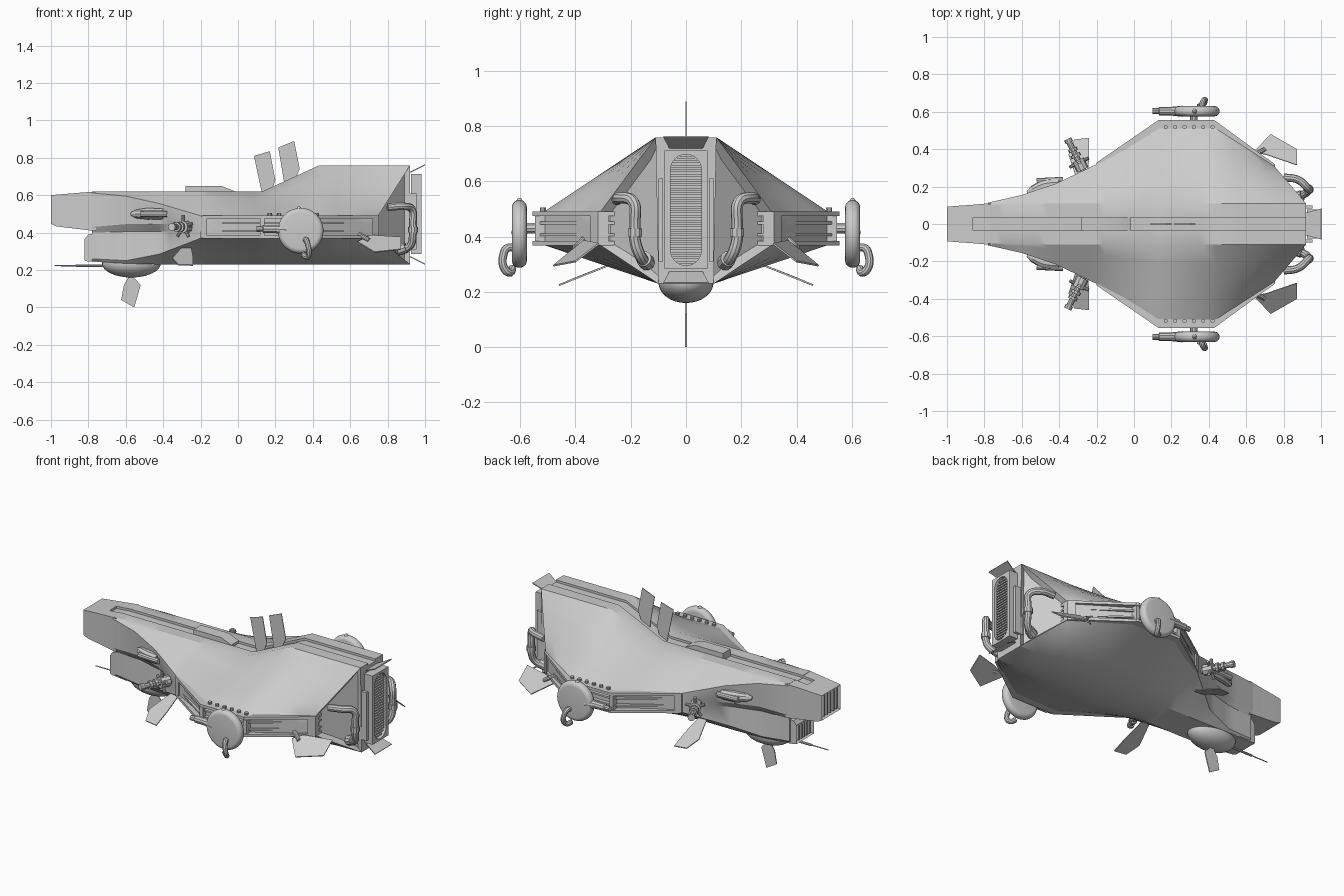
import bpy, bmesh, math
from mathutils import Vector, Matrix

if "Cube" in bpy.data.objects:
    bpy.data.objects.remove(bpy.data.objects["Cube"])

gray = bpy.data.materials.new("hull_gray")
gray.diffuse_color = (0.6, 0.6, 0.6, 1)
gray.use_nodes = True
gray.node_tree.nodes["Principled BSDF"].inputs["Base Color"].default_value = gray.diffuse_color


def finish(name, data, mirror=False):
    ob = bpy.data.objects.new(name, data)
    bpy.context.collection.objects.link(ob)
    data.materials.append(gray)
    if mirror:
        m = ob.modifiers.new("mirror", 'MIRROR')
        m.use_axis = (False, True, False)
        m.use_mirror_merge = False
    return ob


def loft(name, rings, mirror=False, inset_front=0, rear_cap=True, rear_faces=(), rear_inset=0):
    """Bridge closed rings of points; cap the ends, with optional recessed caps."""
    bm = bmesh.new()
    vs = [[bm.verts.new(p) for p in r] for r in rings]
    n = len(rings[0])
    for a, b in zip(vs, vs[1:]):
        for i in range(n):
            j = (i + 1) % n
            bm.faces.new((a[i], a[j], b[j], b[i]))
    front = bm.faces.new(vs[0])
    if rear_cap:
        bm.faces.new(vs[-1])
    rear = [bm.faces.new([vs[-1][i] for i in f]) for f in rear_faces]
    bmesh.ops.recalc_face_normals(bm, faces=bm.faces)
    if inset_front:
        bmesh.ops.inset_individual(bm, faces=[front], thickness=inset_front, depth=-0.03)
    if rear_inset:
        bmesh.ops.inset_individual(bm, faces=rear[:2], thickness=rear_inset, depth=-0.03)
    me = bpy.data.meshes.new(name)
    bm.to_mesh(me)
    bm.free()
    return finish(name, me, mirror)


def rect(x, y0, y1, z0, z1):
    return [(x, y0, z0), (x, y1, z0), (x, y1, z1), (x, y0, z1)]


def box(name, x0, x1, y0, y1, z0, z1, mirror=False):
    return loft(name, [rect(x0, y0, y1, z0, z1), rect(x1, y0, y1, z0, z1)], mirror)


def plate(name, pts, mirror=False, t=0.006):
    """Thin flat plate from an outline."""
    ps = [Vector(p) for p in pts]
    nrm = (ps[1] - ps[0]).cross(ps[2] - ps[0]).normalized() * t / 2
    return loft(name, [[p - nrm for p in ps], [p + nrm for p in ps]], mirror)


def tube(name, pts, r, radii=None, mirror=False, smooth=True):
    cu = bpy.data.curves.new(name, 'CURVE')
    cu.dimensions, cu.bevel_depth, cu.bevel_resolution = '3D', r, 3
    cu.use_fill_caps = True
    cu.resolution_u = 6
    sp = cu.splines.new('BEZIER' if smooth else 'POLY')
    ps = sp.bezier_points if smooth else sp.points
    ps.add(len(pts) - 1)
    for i, p in enumerate(pts):
        if smooth:
            ps[i].co = p
            ps[i].handle_left_type = ps[i].handle_right_type = 'AUTO'
        else:
            ps[i].co = (*p, 1)
        ps[i].radius = radii[i] if radii else 1
    return finish(name, cu, mirror)


def flip(half):
    return half + [(x, -y, z) for x, y, z in reversed(half)]


# Main hull: x, then (y, z) of bottom edge, chine, lower band, upper band, rim, top edge
stations = [
    (-.78, (.085, .245), (.095, .26), (.095, .40), (.112, .43), (.114, .612), (.105, .62)),
    (-.60, (.10, .235), (.115, .25), (.11, .405), (.14, .445), (.155, .595), (.105, .62)),
    (-.42, (.10, .23), (.165, .285), (.16, .405), (.20, .445), (.215, .555), (.11, .62)),
    (-.20, (.10, .23), (.32, .37), (.32, .405), (.32, .445), (.32, .49), (.11, .62)),
    (-.04, (.10, .23), (.405, .37), (.405, .405), (.405, .445), (.405, .49), (.11, .62)),
    (.13, (.10, .23), (.515, .37), (.515, .405), (.515, .445), (.515, .49), (.11, .62)),
    (.435, (.10, .23), (.515, .37), (.515, .405), (.515, .445), (.515, .49), (.11, .76)),
    (.75, (.10, .23), (.31, .37), (.31, .405), (.31, .445), (.31, .49), (.11, .76)),
]
base = []
for k, (x, *yz) in enumerate(stations):
    last = k == len(stations) - 1
    base.append([Vector((.92 if last and i in (0, 5) else x, y, z)) for i, (y, z) in enumerate(yz)])
rings = []
for k, a in enumerate(base):
    b = base[min(k + 1, len(base) - 1)]
    for s in range(4 if k < len(base) - 1 else 1):
        p = [u.lerp(v, s / 4) for u, v in zip(a, b)]
        side = [p[4].lerp(p[5], q / 4) for q in (1, 2, 3)]
        low = [p[0].lerp(p[1], q / 3) for q in (1, 2)]
        t = p[5]
        half = [p[0], *low, *p[1:5], *side, t, Vector((t.x, .035, t.z)), Vector((t.x, .035, t.z - .014))]
        rings.append(flip([tuple(v) for v in half]))
N = len(rings[0])
panel = list(range(11))
loft("hull", rings, rear_cap=False, rear_inset=.022, rear_faces=[
    panel, [N - 1 - i for i in panel],
    [0, 10, 11, 12, N - 13, N - 12, N - 11, N - 1]])

# Nose, with the spine channel starting on it, and chin below
loft("nose", [rect(-1, -.092, .092, .447, .60), rect(-.97, -.095, .095, .433, .603),
              rect(-.86, -.103, .103, .42, .612)], inset_front=.015)
nose_ring = lambda x, y, z0, z1: flip([(x, y, z0), (x, y, z1), (x, .035, z1), (x, .035, z1 - .014)])
loft("nose_rear", [nose_ring(-.86, .103, .42, .612), nose_ring(-.76, .112, .408, .62)])
loft("chin", [rect(-.82, -.085, .085, .25, .365), rect(-.80, -.088, .088, .245, .39),
              rect(-.70, -.095, .095, .24, .405)], inset_front=.014)
for i in range(5):
    y = -.06 + .03 * i
    box("nose_slat", -.995, -.96, y - .006, y + .006, .46, .59)
    box("chin_slat", -.815, -.78, y * .9 - .006, y * .9 + .006, .262, .352)

# Raised cover on the spine
loft("spine_cover", [rect(-.28, -.037, .037, .60, .65), rect(-.09, -.037, .037, .60, .65),
                     rect(-.02, -.037, .037, .60, .622)])

# Side band rails and end posts
path = [(-.19, .335), (.13, .555), (.43, .555), (.755, .318)]
for name, z0, z1, d in (("rim_upper", .475, .492, 0), ("rim_lower", .368, .385, 0),
                        ("rail_upper", .445, .455, .018), ("rail_lower", .402, .412, .018)):
    loft(name, [rect(x, y - .06, y - d, z0, z1) for x, y in path], True)
for x, y in path[1:3]:
    box("band_post", x - .012, x + .012, y - .05, y - .008, .37, .49, True)
loft("band_front_post", [rect(-.20, .28, .328, .37, .49), rect(-.165, .30, .35, .37, .49)], True)
loft("band_rear_post", [rect(.72, .30, .345, .37, .49), rect(.755, .28, .318, .37, .49)], True)
for i in range(6):
    x = .17 + .05 * i
    tube("rim_stud", [(x, .518, .48), (x, .518, .506)], .011, None, True, False)

# Side pods
bm = bmesh.new()
bmesh.ops.create_cone(bm, cap_ends=True, segments=40, radius1=.122, radius2=.122, depth=.054,
                      matrix=Matrix.Translation((.335, .603, .41)) @ Matrix.Rotation(math.pi / 2, 4, 'X'))
rims = [e for e in bm.edges if abs(e.verts[0].co.y - e.verts[1].co.y) < 1e-4]
bmesh.ops.bevel(bm, geom=rims, offset=.025, segments=5, profile=.5, affect='EDGES')
me = bpy.data.meshes.new("pod")
bm.to_mesh(me)
bm.free()
finish("pod", me, True)
tube("pod_neck", [(.10, .603, .42), (.13, .603, .42), (.135, .603, .42), (.19, .603, .42), (.26, .603, .415)],
     .02, [.8, .8, 1.1, 1.1, 1.5], True, False)
tube("pod_mount", [(.32, .49, .43), (.32, .6, .43)], .02, None, True, False)
tube("pod_knob", [(.325, .603, .51), (.325, .603, .525), (.325, .603, .54)], .018, [1, .9, .3], True, False)
tube("pod_pipe", [(.36, .61, .355), (.365, .645, .36), (.375, .662, .33), (.38, .66, .29),
                  (.37, .64, .27), (.345, .628, .285)], .015, None, True)

# Rear pipes with collars
tube("rear_pipe", [(.80, .25, .535), (.88, .235, .54), (.93, .19, .525), (.935, .185, .45),
                   (.935, .185, .39), (.92, .165, .33), (.86, .14, .305)], .021, None, True)
tube("pipe_collar", [(.935, .185, .43), (.935, .185, .40)], .027, None, True, False)
tube("pipe_foot", [(.90, .153, .32), (.86, .14, .305)], .029, None, True, False)

# Engine grille at the rear: plate with a rounded slot, filled with slats
cu = bpy.data.curves.new("engine_frame", 'CURVE')
cu.dimensions, cu.fill_mode, cu.extrude = '2D', 'BOTH', .028
slot = []
for i in range(25):
    a = math.pi * i / 24
    slot.append((.056 * math.cos(a), .645 + .056 * math.sin(a)))
slot += [(-x, 1.0 - y) for x, y in slot]
slot = [(x, y - .003) for x, y in slot]
for pts in ([(-.078, .285), (.078, .285), (.078, .712), (-.078, .712)], slot):
    sp = cu.splines.new('POLY')
    sp.points.add(len(pts) - 1)
    for q, (x, y) in zip(sp.points, pts):
        q.co = (x, y, 0, 1)
    sp.use_cyclic_u = True
frame = finish("engine_frame", cu)
frame.matrix_world = Matrix(((0, 0, 1, .952), (1, 0, 0, 0), (0, 1, 0, 0), (0, 0, 0, 1)))
for i in range(24):
    z = .308 + .0165 * i
    d = max(0, abs(z - .497) - .145)
    w = math.sqrt(max(.0002, .056 ** 2 - d * d))
    box("engine_slat", .925, .966, -w, w, z - .0045, z + .0045)
box("engine_side_rail", .90, .955, .083, .1, .31, .61, True)
plate("engine_flap_top", [(.92, -.06, .722), (.92, .06, .722), (1.0, .082, .762), (1.0, -.082, .762)])
plate("engine_flap_bottom", [(.92, -.06, .272), (.92, .06, .272), (1.0, .082, .232), (1.0, -.082, .232)])

# Fins
plate("rear_fin", [(.64, .385, .35), (.73, .48, .295), (.87, .40, .31), (.87, .315, .375), (.71, .37, .385)], True)
tube("rear_fin_arm", [(.63, .36, .40), (.70, .40, .36)], .012, None, True, False)
plate("front_fin", [(-.30, .22, .32), (-.25, .22, .32), (-.24, .36, .265), (-.24, .46, .225),
                    (-.32, .45, .228), (-.35, .37, .262)], True)
for outline in ([(.085, .81), (.17, .835), (.20, .68), (.175, .61), (.13, .60), (.115, .67)],
                [(.215, .855), (.30, .89), (.33, .74), (.29, .65), (.25, .64), (.24, .71)]):
    plate("top_fin", [(x, 0, z) for x, z in outline], t=.004)
plate("bottom_fin", [(x, 0, z) for x, z in [(-.575, .18), (-.52, .12), (-.555, 0), (-.625, .04), (-.61, .12)]])

# Belly dome and forward antenna
bm = bmesh.new()
bmesh.ops.create_uvsphere(bm, u_segments=32, v_segments=16, radius=1,
                          matrix=Matrix.Translation((-.57, 0, .235)) @ Matrix.Diagonal((.157, .1, .075, 1)))
me = bpy.data.meshes.new("belly_dome")
bm.to_mesh(me)
bm.free()
finish("belly_dome", me)
tube("antenna", [(-.98, 0, .223), (-.87, 0, .223), (-.865, 0, .223), (-.65, 0, .223)], .004,
     [.7, .9, 1.8, 1.8], smooth=False)

# Forward guns and side turrets
tube("gun_body", [(-.57, .165, .50), (-.54, .18, .50), (-.48, .205, .50), (-.40, .215, .50)], .033,
     [.3, .75, 1, .9], True)
tube("gun_barrel", [(-.52, .228, .50), (-.38, .235, .50)], .017, None, True, False)
a, b = Vector((-.26, .26, .43)), Vector((-.355, .455, .43))
tube("turret_barrel", [a, b], .016, None, True, False)
for s, e, r in ((.15, .42, .034), (.5, .58, .028), (.66, .74, .025), (.9, 1, .021)):
    tube("turret_ring", [a.lerp(b, s), a.lerp(b, e)], r, None, True, False)
for k in range(5):
    g = 2 * math.pi * k / 5 + .3
    o = Vector((.045 * math.cos(g), .022 * math.cos(g), .055 * math.sin(g)))
    c = a.lerp(b, .35)
    tube("turret_strut", [c, c + o * 1.15], .009, None, True, False)

# Bake curves and mirrors to meshes, then shade smooth with sharp edges kept
bpy.ops.object.select_all(action='SELECT')
bpy.context.view_layer.objects.active = bpy.data.objects["hull"]
bpy.ops.object.convert(target='MESH')
bpy.ops.object.shade_smooth_by_angle(angle=math.radians(30))
